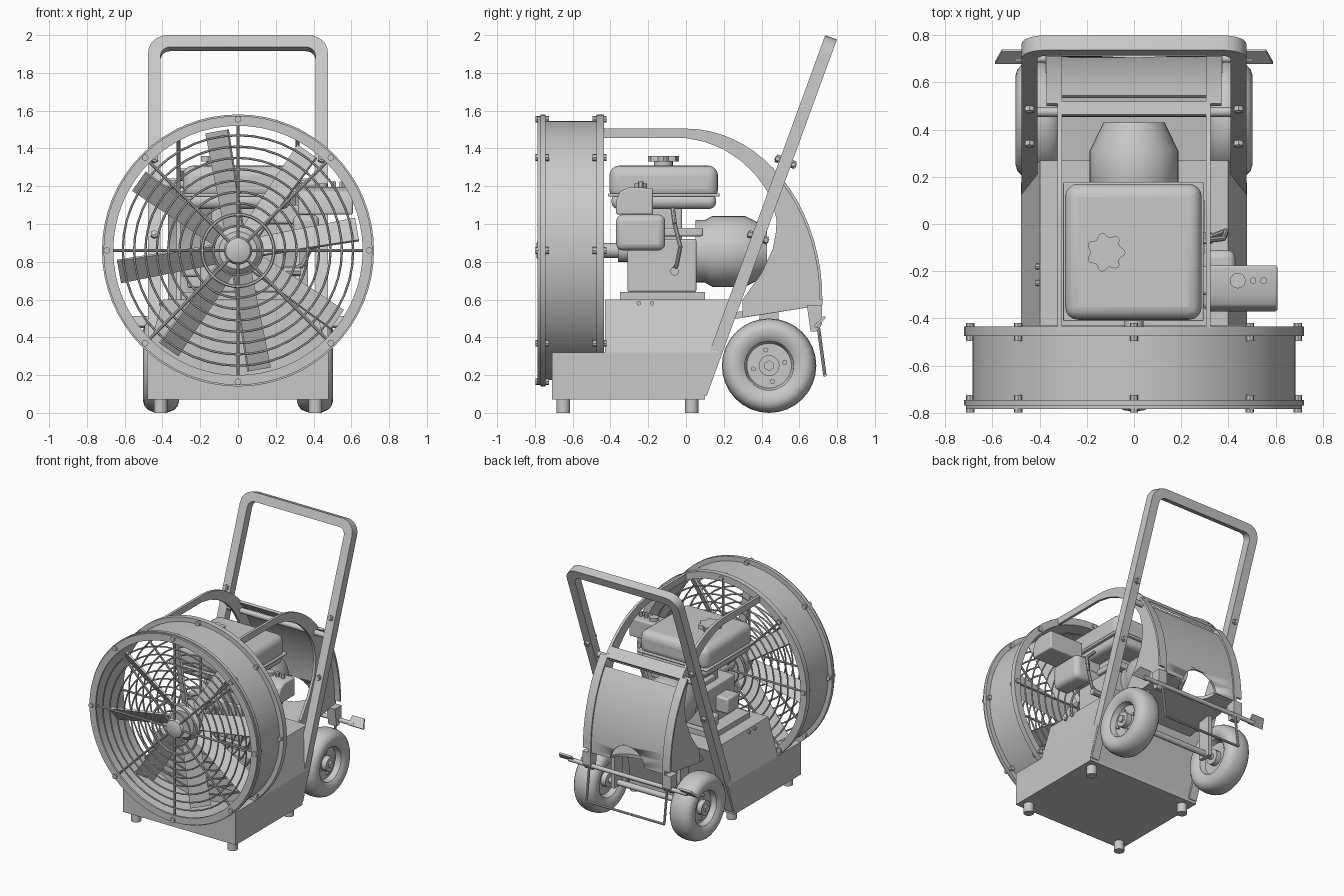
import bpy, bmesh, math
from mathutils import Vector, Matrix

if "Cube" in bpy.data.objects:
    bpy.data.objects.remove(bpy.data.objects["Cube"])

grey = bpy.data.materials.new("plain grey")
grey.use_nodes = True
grey.diffuse_color = (0.58, 0.58, 0.58, 1)
grey.node_tree.nodes["Principled BSDF"].inputs["Base Color"].default_value = grey.diffuse_color

X, Y, Z = Vector((1, 0, 0)), Vector((0, 1, 0)), Vector((0, 0, 1))
FAN_Z = 0.86


def finish(name, bm, smooth=True, bevel=0.0, segments=3):
    bmesh.ops.recalc_face_normals(bm, faces=bm.faces)
    me = bpy.data.meshes.new(name)
    bm.to_mesh(me)
    bm.free()
    me.materials.append(grey)
    ob = bpy.data.objects.new(name, me)
    bpy.context.collection.objects.link(ob)
    if bevel:
        mod = ob.modifiers.new("Rounding", 'BEVEL')
        mod.width, mod.segments, mod.limit_method = bevel, segments, 'ANGLE'
    if smooth:
        bpy.ops.object.select_all(action='DESELECT')
        ob.select_set(True)
        bpy.context.view_layer.objects.active = ob
        bpy.ops.object.shade_smooth_by_angle(angle=math.radians(35))
    return ob


def prism(name, pts, depth, origin=(0, 0, 0), u=Y, v=Z, **kw):
    """Extrude a 2D outline symmetrically along the normal of u and v."""
    n, o, bm = u.cross(v), Vector(origin), bmesh.new()
    face = bm.faces.new([bm.verts.new(o + u * a + v * b - n * depth / 2) for a, b in pts])
    ext = bmesh.ops.extrude_face_region(bm, geom=[face])["geom"]
    bmesh.ops.translate(bm, vec=n * depth, verts=[e for e in ext if isinstance(e, bmesh.types.BMVert)])
    return finish(name, bm, **kw)


def box(name, x, y, z, **kw):
    return prism(name, [(y[0], z[0]), (y[1], z[0]), (y[1], z[1]), (y[0], z[1])],
                 x[1] - x[0], ((x[0] + x[1]) / 2, 0, 0), **kw)


def lathe(name, profile, centre, axis=Y, steps=48, closed=False, **kw):
    """Spin (radius, offset) points around an axis."""
    bm, c = bmesh.new(), Vector(centre)
    side = Z if axis != Z else X
    vs = [bm.verts.new(c + side * r + axis * a) for r, a in profile]
    es = [bm.edges.new(p) for p in zip(vs, vs[1:])]
    if closed:
        es.append(bm.edges.new((vs[-1], vs[0])))
    bmesh.ops.spin(bm, geom=vs + es, cent=c, axis=axis, angle=math.tau, steps=steps)
    bmesh.ops.remove_doubles(bm, verts=bm.verts, dist=0.0001)
    return finish(name, bm, **kw)


def rod(name, a, b, r, sides=12):
    a, b = Vector(a), Vector(b)
    bm = bmesh.new()
    m = Matrix.Translation((a + b) / 2) @ (b - a).to_track_quat('Z', 'Y').to_matrix().to_4x4()
    bmesh.ops.create_cone(bm, cap_ends=True, segments=sides, radius1=r, radius2=r,
                          depth=(b - a).length, matrix=m)
    return finish(name, bm)


def cut(target, cutter):
    mod = target.modifiers.new("Cut", 'BOOLEAN')
    mod.operation, mod.object, mod.solver = 'DIFFERENCE', cutter, 'EXACT'
    cutter.hide_render = True
    cutter.hide_set(True)


def around(radius, angle, y):
    return Vector((radius * math.cos(angle), y, FAN_Z + radius * math.sin(angle)))


def ring(name, radius, y, wire):
    prof = [(radius + wire * math.cos(k * math.tau / 6), wire * math.sin(k * math.tau / 6)) for k in range(6)]
    lathe(name, prof, (0, y, FAN_Z), closed=True)


# Fan shroud: thin drum with a flange at each end
lathe("fan_shroud", [(0.668, -0.77), (0.72, -0.77), (0.72, -0.745), (0.685, -0.745), (0.685, -0.475),
                     (0.72, -0.475), (0.72, -0.435), (0.668, -0.435)], (0, 0, FAN_Z), steps=64, closed=True)
lathe("front_flange_ring", [(0.66, -0.785), (0.712, -0.785), (0.712, -0.77), (0.66, -0.77)],
      (0, 0, FAN_Z), steps=64, closed=True)

# Guards with concentric wires, spokes and flange bolts
for side, y, bolts in (("front", -0.768, (-0.788, -0.735)), ("rear", -0.452, (-0.485, -0.43))):
    for k in range(9):
        ring(side + "_guard_ring", 0.13 + 0.06 * k, y, 0.009 if k == 1 else 0.006)
    for k in range(8):
        a = k * math.pi / 4
        rod(side + "_guard_spoke", around(0.05, a, y), around(0.68, a, y), 0.008, 8)
        for b in bolts:
            p = around(0.695, a, b)
            rod(side + "_flange_bolt", p - Y * 0.01, p + Y * 0.01, 0.018, 8)
lathe("guard_boss", [(0, -0.795), (0.04, -0.79), (0.065, -0.78), (0.075, -0.76), (0, -0.76)], (0, 0, FAN_Z))

# Fan rotor
lathe("fan_hub", [(0, -0.68), (0.1, -0.68), (0.13, -0.65), (0.13, -0.54), (0, -0.54)], (0, 0, FAN_Z))
rod("fan_shaft", (0, -0.54, FAN_Z), (0, -0.28, FAN_Z), 0.04)
for k in range(8):
    spin = Matrix.Rotation(-math.radians(10 + 45 * k), 3, 'Y')
    u = spin @ X
    v = spin @ Matrix.Rotation(math.radians(-38), 3, 'X') @ Z
    prism("fan_blade", [(0.1, -0.06), (0.64, -0.075), (0.64, 0.075), (0.1, 0.06)], 0.014,
          (0, -0.61, FAN_Z), u, v)

# Base housing: upright lower box notched for the drum, upper part with sides leaning in
base = prism("base_housing", [(-0.71, 0.07), (0.1, 0.07), (0.1, 0.1), (0.175, 0.32), (-0.71, 0.32)],
             0.956, smooth=False)
cut(base, rod("drum_cutter", (0, -0.9, FAN_Z), (0, -0.435, FAN_Z), 0.683, 64))
upper = prism("base_upper", [(-0.43, 0.32), (0.175, 0.32), (0.27, 0.6), (-0.43, 0.6)], 0.956, smooth=False)
for vert in upper.data.vertices:
    if vert.co.z > 0.5:
        vert.co.x = math.copysign(0.398, vert.co.x)
for x in (-0.41, 0.41):
    for y in (-0.65, 0.03):
        rod("foot", (x, y, 0), (x, y, 0.08), 0.036, 20)
    for y in (-0.25, -0.18):
        rod("base_bolt", (x * 0.95, y, 0.58), (x * 1.02, y, 0.58), 0.012, 8)

# Side frames: a flat bar that sweeps into a crescent plate, edged along the rear
ell = lambda t, s=1.0: (0.722 * s * math.cos(math.radians(t)), 0.6 + 0.905 * s * math.sin(math.radians(t)))
inner = [(0, 1.455), (0.1, 1.435), (0.2, 1.395), (0.29, 1.335), (0.36, 1.27), (0.41, 1.205), (0.45, 1.14),
         (0.48, 1.02), (0.475, 0.95), (0.46, 0.87), (0.4, 0.74), (0.3, 0.6)]
arc = [ell(t) for t in range(0, 91, 5)]
crescent = [(-0.44, 1.455)] + inner + [(0.3, 0.505), (0.722, 0.57)] + arc + [(-0.44, 1.505)]
for s in (-1, 1):
    prism("frame_plate", crescent, 0.02, (s * 0.315, 0, 0))
    prism("frame_rear_edge", [ell(t) for t in range(0, 46, 5)] + [ell(t, 0.98) for t in range(45, -1, -5)],
          0.065, (s * 0.3375, 0, 0))

# Rear cover and sloping tray with an arched opening
cover = prism("rear_cover", [(0.711, 0.57)] + [ell(t, 0.985) for t in range(0, 41, 4)] +
              [ell(t, 0.965) for t in range(40, -1, -4)] + [(0.697, 0.57)], 0.62)
tray = prism("rear_tray", [(0.15, 0.48), (0.69, 0.565), (0.69, 0.585), (0.15, 0.52)], 0.62, smooth=False)
scoop = lathe("arch_cutter", [(0.15 * math.sin(t * math.pi / 12), -0.15 * math.cos(t * math.pi / 12))
                              for t in range(13)], (0, 0.71, 0.55), Z, 24)
cut(cover, scoop)
cut(tray, scoop)
prism("frame_cross_strip", [ell(44), ell(50), ell(50, 0.98), ell(44, 0.98)], 0.62, smooth=False)
rod("handle_cross_rod", (-0.46, 0.475, 1.21), (0.46, 0.475, 1.21), 0.021)

# Push handle: rounded U with a rectangular section, tilted back
foot_pt, top_pt = Vector((0, 0.078, 0.1)), Vector((0, 0.768, 1.988))
along = (top_pt - foot_pt).normalized()
length = (top_pt - foot_pt).length


def corner(w, h, r, s):
    return [(s * (w - r + r * math.sin(math.radians(a))), h - r + r * math.cos(math.radians(a)))
            for a in range(0, 91, 15)]


outer = [(-0.476, 0)] + corner(0.476, length, 0.1, -1)[::-1] + corner(0.476, length, 0.1, 1) + [(0.476, 0)]
inside = [(0.41, 0)] + corner(0.41, length - 0.066, 0.05, 1)[::-1] + \
    corner(0.41, length - 0.066, 0.05, -1) + [(-0.41, 0)]
prism("push_handle", outer + inside, 0.066, foot_pt, X, along)
normal = X.cross(along)
for s in (-1, 1):
    for z in (0.93, 1.33):
        p = foot_pt + along * (z - 0.1) / along.z + X * s * 0.443
        rod("handle_bolt", p - normal * 0.06, p + normal * 0.06, 0.011, 8)
        for d in (-0.045, 0.045):
            rod("handle_nut", p + normal * (d - 0.01), p + normal * (d + 0.01), 0.021, 6)

# Wheels: rounded tyre, recessed rim, hub and lugs
tyre = [(0.13, -0.07), (0.15, -0.085), (0.19, -0.095), (0.215, -0.087), (0.234, -0.07), (0.246, -0.04),
        (0.25, 0), (0.246, 0.04), (0.234, 0.07), (0.215, 0.087), (0.19, 0.095), (0.15, 0.085), (0.13, 0.07)]
for s in (-1, 1):
    c = Vector((s * 0.407, 0.44, 0.25))
    lathe("tyre", tyre, c, X, 32, True)
    lathe("wheel_rim", [(0, -0.03), (0.118, -0.03), (0.132, -0.07), (0.132, 0.07), (0.118, 0.03), (0, 0.03)], c, X)
    rod("wheel_hub", c - X * 0.07, c + X * 0.07, 0.055, 20)
    rod("axle_nut", c + X * s * 0.06, c + X * s * 0.085, 0.028, 6)
    for k in range(4):
        q = c + (Y * math.cos(k * math.pi / 2 + 0.2) + Z * math.sin(k * math.pi / 2 + 0.2)) * 0.085
        rod("wheel_lug", q + X * s * 0.025, q + X * s * 0.045, 0.013, 8)
    # Axle hangers, brake brackets and tilted foot pads
    box("axle_hanger", (s * 0.28 - 0.015, s * 0.28 + 0.015), (0.39, 0.49), (0.22, 0.54))
    prism("brake_bracket", [(0.64, 0.57), (0.72, 0.57), (0.72, 0.47), (0.69, 0.43), (0.66, 0.43)],
          0.07, (s * 0.34, 0, 0), smooth=False)
    prism("foot_pad", [(s * 0.46, -0.035), (s * 0.59, -0.035), (s * 0.56, 0.04), (s * 0.46, 0.04)], 0.014,
          (0, 0.707, 0.48), X, Vector((0, 0.7, 0.714)), smooth=False)
    rod("brake_link", (s * 0.33, 0.7, 0.46), (s * 0.33, 0.735, 0.2), 0.009, 8)
rod("axle", (-0.4, 0.44, 0.25), (0.4, 0.44, 0.25), 0.022)
rod("brake_rod", (-0.5, 0.7, 0.465), (0.5, 0.7, 0.465), 0.016)
rod("brake_lower_rod", (-0.33, 0.735, 0.2), (0.33, 0.735, 0.2), 0.009, 8)

# Engine block and mount
box("engine_mount", (-0.3, 0.3), (-0.35, 0.1), (0.6, 0.64))
box("engine_block", (-0.2, 0.24), (-0.31, 0.055), (0.64, 0.92), bevel=0.01)
box("engine_neck", (-0.14, 0.16), (-0.2, -0.02), (0.9, 1.1), bevel=0.015)
box("engine_top_plate", (-0.17, 0.24), (-0.12, 0.09), (0.935, 0.98), bevel=0.01)
box("carburettor", (-0.3, -0.18), (-0.22, -0.08), (0.72, 0.84), bevel=0.015)
box("oil_filler", (-0.27, -0.18), (-0.02, 0.04), (0.66, 0.75), bevel=0.015)
rod("drive_flange", (0, -0.36, FAN_Z), (0, -0.3, FAN_Z), 0.06, 24)
lathe("recoil_starter", [(0, 0.05), (0.165, 0.05), (0.165, 0.1), (0.188, 0.14), (0.188, 0.31), (0.13, 0.43),
                         (0, 0.43)], (0, 0, 0.855), steps=32)

# Fuel tank with seam and lobed cap
box("fuel_tank_lower", (-0.28, 0.275), (-0.395, 0.16), (1.08, 1.16), bevel=0.035)
box("fuel_tank_seam", (-0.3, 0.295), (-0.412, 0.178), (1.145, 1.162), bevel=0.006)
box("fuel_tank_upper", (-0.292, 0.287), (-0.406, 0.17), (1.13, 1.31), bevel=0.055, segments=4)
rod("tank_neck", (-0.12, -0.12, 1.29), (-0.12, -0.12, 1.34), 0.05, 24)
cap = [((0.074 + 0.01 * math.cos(7 * a)) * math.cos(a), (0.074 + 0.01 * math.cos(7 * a)) * math.sin(a))
       for a in (k * math.tau / 42 for k in range(42))]
prism("tank_cap", cap, 0.03, (-0.12, -0.12, 1.345), X, Y)

# Exhaust box above, air cleaner below
prism("exhaust_box", [(-0.37, 1.05), (-0.175, 1.05), (-0.175, 1.19), (-0.3, 1.195), (-0.35, 1.17),
                      (-0.37, 1.12)], 0.29, (0.463, 0, 0), bevel=0.01)
rod("exhaust_outlet", (0.44, -0.24, 1.17), (0.44, -0.24, 1.215), 0.033, 16)
for x in (0.505, 0.55):
    rod("exhaust_bolt", (x, -0.24, 1.18), (x, -0.24, 1.225), 0.015, 6)
box("exhaust_elbow", (0.1, 0.34), (-0.3, -0.18), (1.0, 1.1), bevel=0.015)
box("air_cleaner", (0.29, 0.43), (-0.37, -0.11), (0.86, 1.05), bevel=0.035)
box("air_duct", (0.1, 0.31), (-0.3, -0.18), (0.9, 1.0))

# Fuel line and drain
path = [(0.3, -0.07, 1.08), (0.38, -0.06, 1.0), (0.39, -0.03, 0.88), (0.34, -0.05, 0.78), (0.26, -0.07, 0.75)]
for a, b in zip(path, path[1:]):
    rod("fuel_line", a, b, 0.012, 8)
rod("drain_plug", (0.2, -0.06, 0.75), (0.33, -0.06, 0.75), 0.024, 8)
